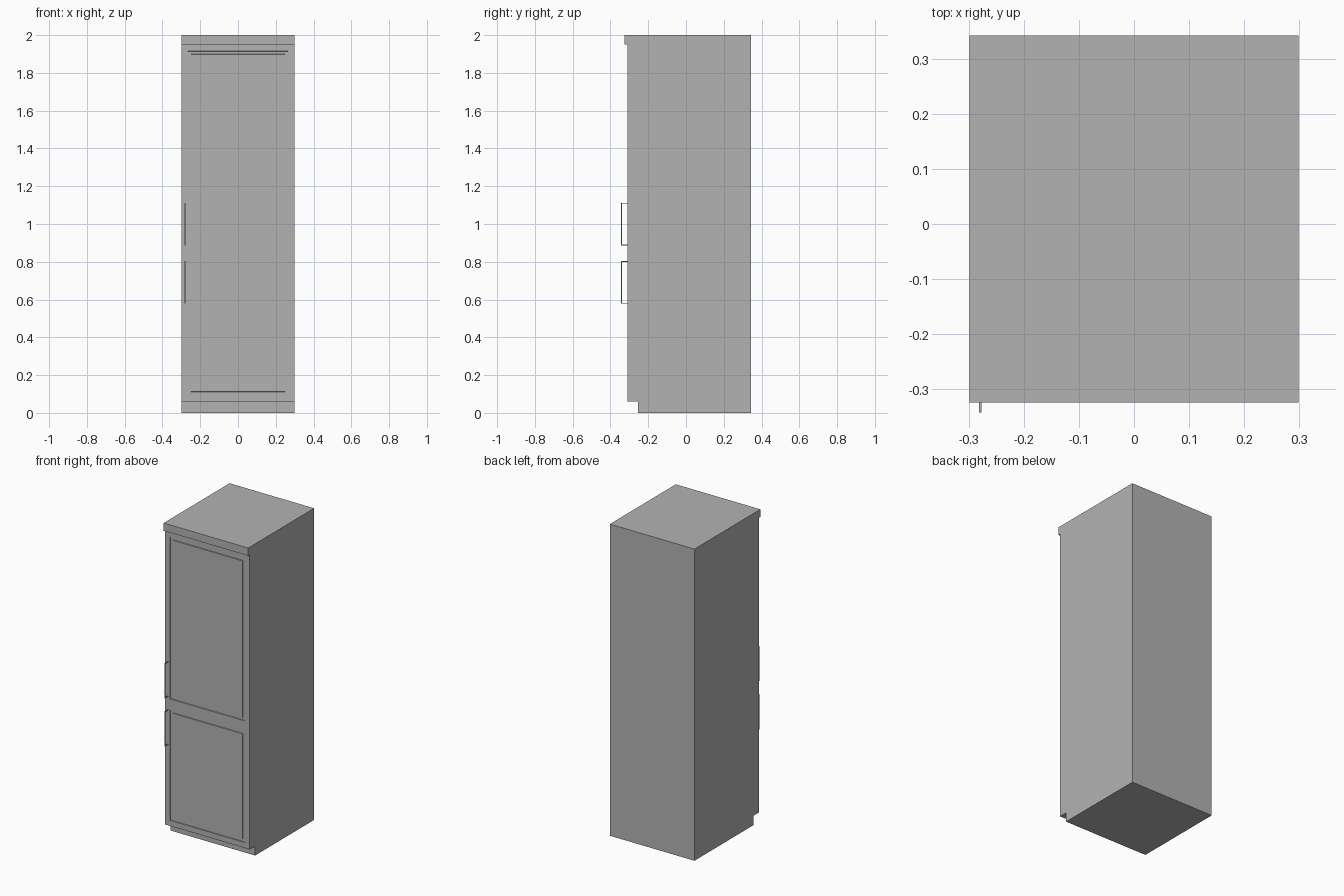
import bpy, bmesh
from mathutils import Vector

if "Cube" in bpy.data.objects:
    bpy.data.objects.remove(bpy.data.objects["Cube"], do_unlink=True)

# One plain grey finish for everything
GREY = (0.45, 0.45, 0.45, 1)
mat = bpy.data.materials.new("plain_grey")
mat.use_nodes = True
mat.diffuse_color = GREY
mat.node_tree.nodes["Principled BSDF"].inputs["Base Color"].default_value = GREY


def add_box(bm, lo, hi):
    lo, hi = Vector(lo), Vector(hi)
    verts = bmesh.ops.create_cube(bm, size=1)["verts"]
    bmesh.ops.scale(bm, vec=hi - lo, verts=verts)
    bmesh.ops.translate(bm, vec=(lo + hi) / 2, verts=verts)


def finish(bm, name):
    mesh = bpy.data.meshes.new(name)
    bm.to_mesh(mesh)
    bm.free()
    mesh.materials.append(mat)
    obj = bpy.data.objects.new(name, mesh)
    bpy.context.collection.objects.link(obj)
    return obj


def box(name, lo, hi):
    bm = bmesh.new()
    add_box(bm, lo, hi)
    return finish(bm, name)


W, BACK, FRONT, SEAM = 0.30, 0.343, -0.31, -0.28


def door(name, z0, z1):
    """Door slab with a rectangular groove routed into its front."""
    bm = bmesh.new()
    add_box(bm, (-W, FRONT, z0), (W, SEAM, z1))
    bm.normal_update()
    panel = min(bm.faces, key=lambda f: f.calc_center_median().y)
    for thickness, depth in ((0.035, 0), (0.001, -0.005), (0.015, 0), (0.001, 0.005)):
        bmesh.ops.inset_individual(bm, faces=[panel], thickness=thickness,
                                   depth=depth, use_even_offset=True)
        bm.normal_update()
    finish(bm, name)


def handle(name, z0, z1):
    """Slim bar on two short posts."""
    x0, x1, t, out = -0.282, -0.278, 0.004, -0.343
    bm = bmesh.new()
    add_box(bm, (x0, out, z0), (x1, out + t, z1))
    for z in (z0, z1 - t):
        add_box(bm, (x0, out + t, z), (x1, FRONT, z + t))
    finish(bm, name)


# Cabinet
box("plinth", (-W, -0.255, 0), (W, BACK, 0.06))
box("cabinet_body", (-W, SEAM, 0.06), (W, BACK, 1.95))
box("top_cornice", (-W, -0.325, 1.95), (W, BACK, 2))

# Doors and handles
door("lower_door", 0.06, 0.84)
door("upper_door", 0.84, 1.95)
handle("lower_handle", 0.578, 0.803)
handle("upper_handle", 0.887, 1.112)
